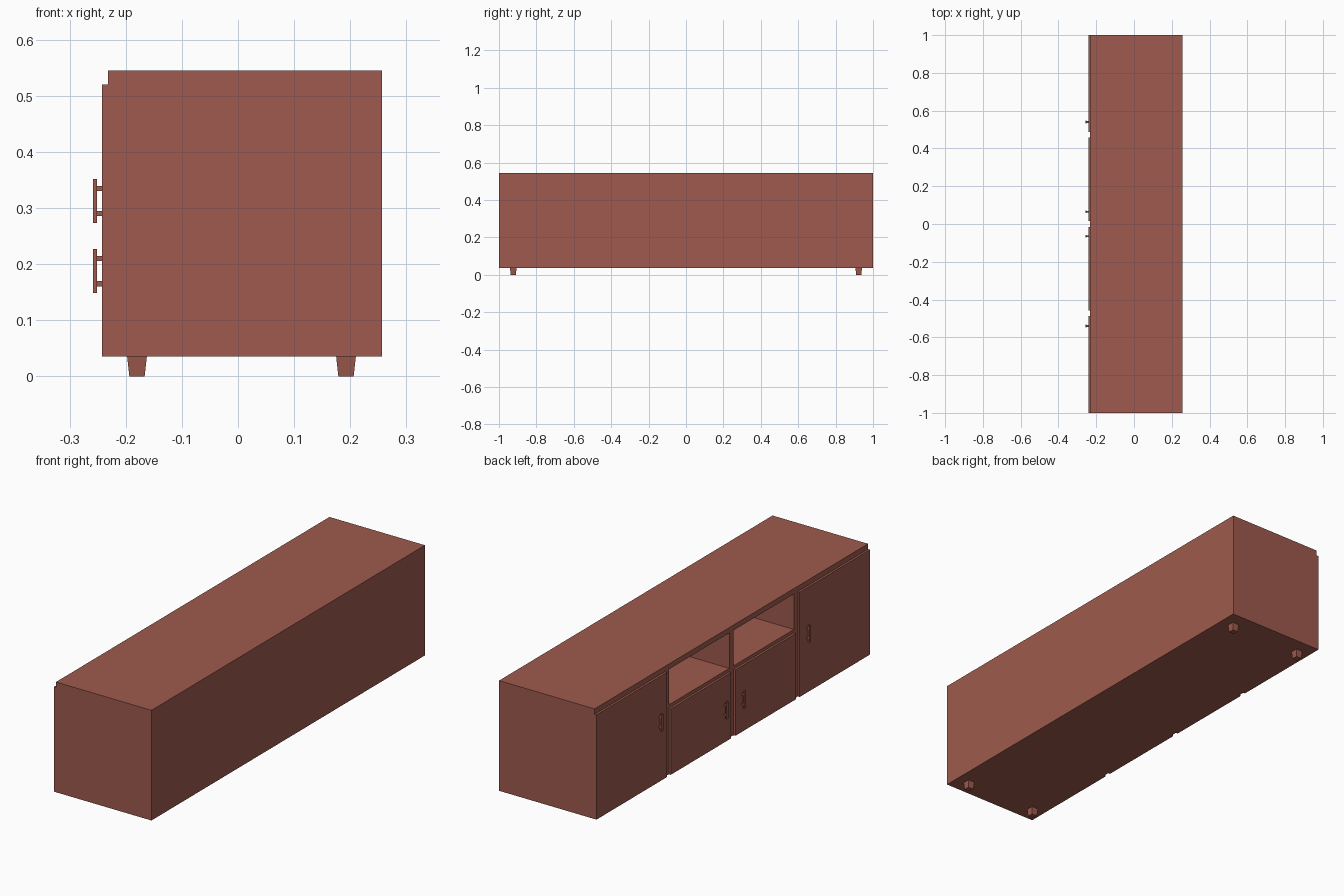
import bpy, bmesh

if "Cube" in bpy.data.objects:
    bpy.data.objects.remove(bpy.data.objects["Cube"])

wood = bpy.data.materials.new("reddish_brown_wood")
wood.diffuse_color = (0.342, 0.102, 0.074, 1)
wood.use_nodes = True
wood.node_tree.nodes["Principled BSDF"].inputs["Base Color"].default_value = wood.diffuse_color


def box(name, x, y, z, taper=1.0):
    """Box from (min, max) ranges; taper scales the lower end."""
    bm = bmesh.new()
    bmesh.ops.create_cube(bm, size=1)
    for v in bm.verts:
        s = taper if v.co.z < 0 else 1.0
        v.co.x = (x[0] + x[1]) / 2 + v.co.x * (x[1] - x[0]) * s
        v.co.y = (y[0] + y[1]) / 2 + v.co.y * (y[1] - y[0]) * s
        v.co.z = (z[0] + z[1]) / 2 + v.co.z * (z[1] - z[0])
    me = bpy.data.meshes.new(name)
    bm.to_mesh(me)
    bm.free()
    me.materials.append(wood)
    ob = bpy.data.objects.new(name, me)
    bpy.context.collection.objects.link(ob)
    return ob


def span(a, b, side):
    """Y range mirrored to the given side."""
    return tuple(sorted((a * side, b * side)))


FRONT, BACK, DOOR = -0.232, 0.257, -0.242    # x planes
BOT, TOP, T = 0.035, 0.545, 0.025            # heights, board thickness
INNER = BACK - 0.01                          # inside of the back panel

# Carcass boards
box("top_board", (FRONT, BACK), (-1, 1), (TOP - T, TOP))
box("bottom_board", (FRONT, BACK), (-1, 1), (BOT, BOT + T))
box("back_panel", (INNER, BACK), (-1, 1), (BOT + T, TOP - T))
box("centre_divider", (FRONT, INNER), (-0.015, 0.015), (BOT + T, TOP - T))


def handle(name, y, z):
    """Bar pull on two short posts."""
    box(name + "_bar", (-0.258, -0.251), (y - 0.007, y + 0.007), (z - 0.039, z + 0.039))
    for i, dz in enumerate((-0.0225, 0.0225)):
        box(f"{name}_post_{i + 1}", (-0.251, DOOR), (y - 0.004, y + 0.004),
            (z + dz - 0.0045, z + dz + 0.0045))


for side, label in ((1, "left"), (-1, "right")):
    # Sides, dividers and niche shelf
    box(f"side_board_{label}", (FRONT, INNER), span(1 - T, 1, side), (BOT + T, TOP - T))
    box(f"divider_{label}", (FRONT, INNER), span(0.457, 0.486, side), (BOT + T, TOP - T))
    box(f"niche_shelf_{label}", (FRONT, INNER), span(0.015, 0.457, side), (0.331, 0.356))
    # Doors laid over the carcass
    box(f"tall_door_{label}", (DOOR, FRONT), span(0.486, 1, side), (BOT, TOP - T))
    box(f"short_door_{label}", (DOOR, FRONT), span(0.016, 0.457, side), (BOT, 0.34))
    # Handles
    handle(f"tall_door_handle_{label}", 0.54 * side, 0.3125)
    handle(f"short_door_handle_{label}", 0.064 * side, 0.1875)
    # Tapered square feet
    for cx, row in ((-0.18, "front"), (0.1925, "back")):
        box(f"{row}_foot_{label}", (cx - 0.0175, cx + 0.0175),
            span(0.906, 0.941, side), (0, BOT), taper=0.78)
